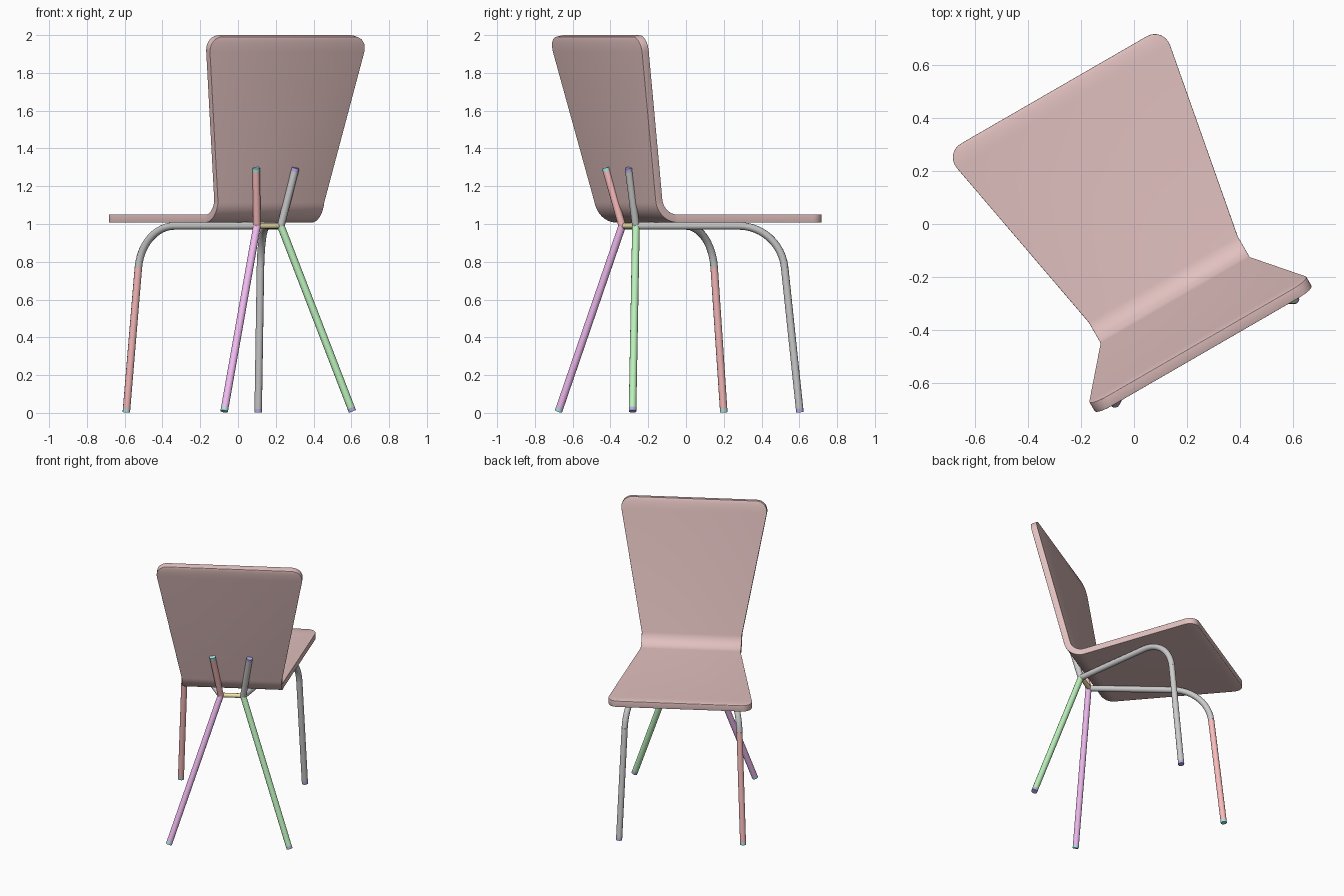
import bpy
import math
from mathutils import Vector

if "Cube" in bpy.data.objects:
    bpy.data.objects.remove(bpy.data.objects["Cube"])

YAW = math.radians(30)
U0 = -0.009          # sideways offset of the chair's own centre line
ROD = 0.02


def world(u, v, z):
    """Chair frame (u across, v towards seat front) to world."""
    u += U0
    c, s = math.cos(YAW), math.sin(YAW)
    return Vector((c * u - s * v, s * u + c * v, z))


def paint(obj, name, colour):
    if colour:
        mat = bpy.data.materials.get(name) or bpy.data.materials.new(name)
        mat.diffuse_color = (*colour, 1)
        mat.use_nodes = True
        mat.node_tree.nodes["Principled BSDF"].inputs["Base Color"].default_value = mat.diffuse_color
        obj.data.materials.append(mat)


def smooth(obj, angle=40):
    bpy.ops.object.select_all(action='DESELECT')
    obj.select_set(True)
    bpy.context.view_layer.objects.active = obj
    bpy.ops.object.shade_smooth_by_angle(angle=math.radians(angle))


def rod(name, points, mat=None, radius=ROD):
    """Round bar along points given in the chair frame."""
    cu = bpy.data.curves.new(name, 'CURVE')
    cu.dimensions = '3D'
    cu.bevel_depth = radius
    cu.bevel_resolution = 4
    cu.use_fill_caps = True
    sp = cu.splines.new('POLY')
    sp.points.add(len(points) - 1)
    for p, q in zip(sp.points, points):
        p.co = (*world(*q), 1)
    tmp = bpy.data.objects.new(name + "_curve", cu)
    bpy.context.collection.objects.link(tmp)
    bpy.context.view_layer.update()
    mesh = bpy.data.meshes.new_from_object(
        tmp.evaluated_get(bpy.context.evaluated_depsgraph_get()))
    bpy.data.objects.remove(tmp)
    obj = bpy.data.objects.new(name, mesh)
    bpy.context.collection.objects.link(obj)
    mesh.materials.clear()
    if mat:
        paint(obj, *mat)
    smooth(obj)
    return obj


def capped_rod(name, start, end, mat, cap_mat, cap=0.02):
    """Straight bar with a short coloured cap at its end."""
    a, b = Vector(start), Vector(end)
    split = b - (b - a).normalized() * cap
    rod(name, [a, split], mat)
    rod(name + "_cap", [split, b], cap_mat)


def fillet(a, corner, b, tangent, steps=12):
    """Arc rounding the corner between a and b."""
    a, p, b = Vector(a), Vector(corner), Vector(b)
    da, db = (a - p).normalized(), (b - p).normalized()
    half = da.angle(db) / 2
    radius = tangent * math.tan(half)
    centre = p + (da + db).normalized() * (tangent / math.cos(half))
    x = (p + da * tangent - centre) / radius
    y = -da
    sweep = math.pi - 2 * half
    return [centre + radius * (x * math.cos(sweep * i / steps) + y * math.sin(sweep * i / steps))
            for i in range(steps + 1)]


# Shell: one strip following the seat, the bend and the backrest
TILT = math.radians(12)
FRONT, BEND, SEAT_Z, R = 0.59, -0.235, 1.05, 0.093
SWEEP = math.pi / 2 - TILT
L1 = FRONT - BEND
L2 = L1 + R * SWEEP
BEND_Z = SEAT_Z + R * (1 - math.cos(SWEEP))
L3 = L2 + (2.0 - BEND_Z) / math.cos(TILT)


def profile(s):
    if s <= L1:
        return FRONT - s, SEAT_Z
    a = min((s - L1) / R, SWEEP)
    v, z = BEND - R * math.sin(a), SEAT_Z + R * (1 - math.cos(a))
    d = max(s - L2, 0)
    return v - d * math.sin(TILT), z + d * math.cos(TILT)


def half_width(s):
    if s < L1:
        w = 0.4785 + (0.325 - 0.4785) * s / L1
    else:
        w = 0.325 + (0.487 - 0.325) * max(s - L2, 0) / (L3 - L2)
    for d, r in ((s, 0.075), (L3 - s, 0.085)):
        if d < r:
            w -= r - math.sqrt(max(r * r - (r - d) ** 2, 0))
    return w


N = 8
rows = [0.075 * (1 - math.cos(math.pi / 2 * i / N)) for i in range(N + 1)]
rows += [L1 + (L2 - L1) * i / 10 for i in range(11)]
rows += [L3 - 0.085 * (1 - math.cos(math.pi / 2 * i / N)) for i in range(N, -1, -1)]
verts = []
for s in rows:
    v, z = profile(s)
    w = half_width(s)
    verts += [world(-w, v, z), world(w, v, z)]
faces = [(2 * i, 2 * i + 2, 2 * i + 3, 2 * i + 1) for i in range(len(rows) - 1)]
mesh = bpy.data.meshes.new("seat_shell")
mesh.from_pydata(verts, [], faces)
shell = bpy.data.objects.new("seat_shell", mesh)
bpy.context.collection.objects.link(shell)
paint(shell, "shell_rose", (0.75, 0.53, 0.52))
smooth(shell)
sol = shell.modifiers.new("thickness", 'SOLIDIFY')
sol.thickness = 0.042
sol.offset = -1
sol.use_even_offset = True
bev = shell.modifiers.new("round_edges", 'BEVEL')
bev.width = 0.012
bev.segments = 3
bev.limit_method = 'ANGLE'
bev.angle_limit = math.radians(50)

# Frame: mirrored left and right, with different colours per side
RED = ("red", (0.95, 0.5, 0.5))
MAGENTA = ("magenta", (0.88, 0.5, 0.88))
GREEN = ("green", (0.5, 0.88, 0.5))
TEAL = ("teal", (0.4, 0.78, 0.78))
PURPLE = ("purple", (0.48, 0.42, 0.8))
YELLOW = ("yellow", (0.9, 0.8, 0.42))
TOP = 0.99

for side, label, front, rear, support, cap in (
        (-1, "left", RED, MAGENTA, RED, TEAL),
        (1, "right", None, GREEN, None, PURPLE)):
    joint = (side * 0.073, -0.343, TOP)
    foot = (side * 0.403, 0.469, 0.003)
    corner = (side * 0.3645, 0.371, TOP)
    arc = fillet(joint, corner, foot, 0.222)
    rod(label + "_seat_rail", [joint] + arc)
    capped_rod(label + "_front_leg", arc[-1], foot, front, cap)
    capped_rod(label + "_rear_leg", joint, (side * 0.392, -0.548, 0.008), rear, cap)
    capped_rod(label + "_back_support", joint, (side * 0.121, -0.416, 1.297), support, cap)

# Crossbar joining both sides under the bend
rod("crossbar", [(-0.073, -0.338, TOP), (0.073, -0.338, TOP)], YELLOW, 0.015)
